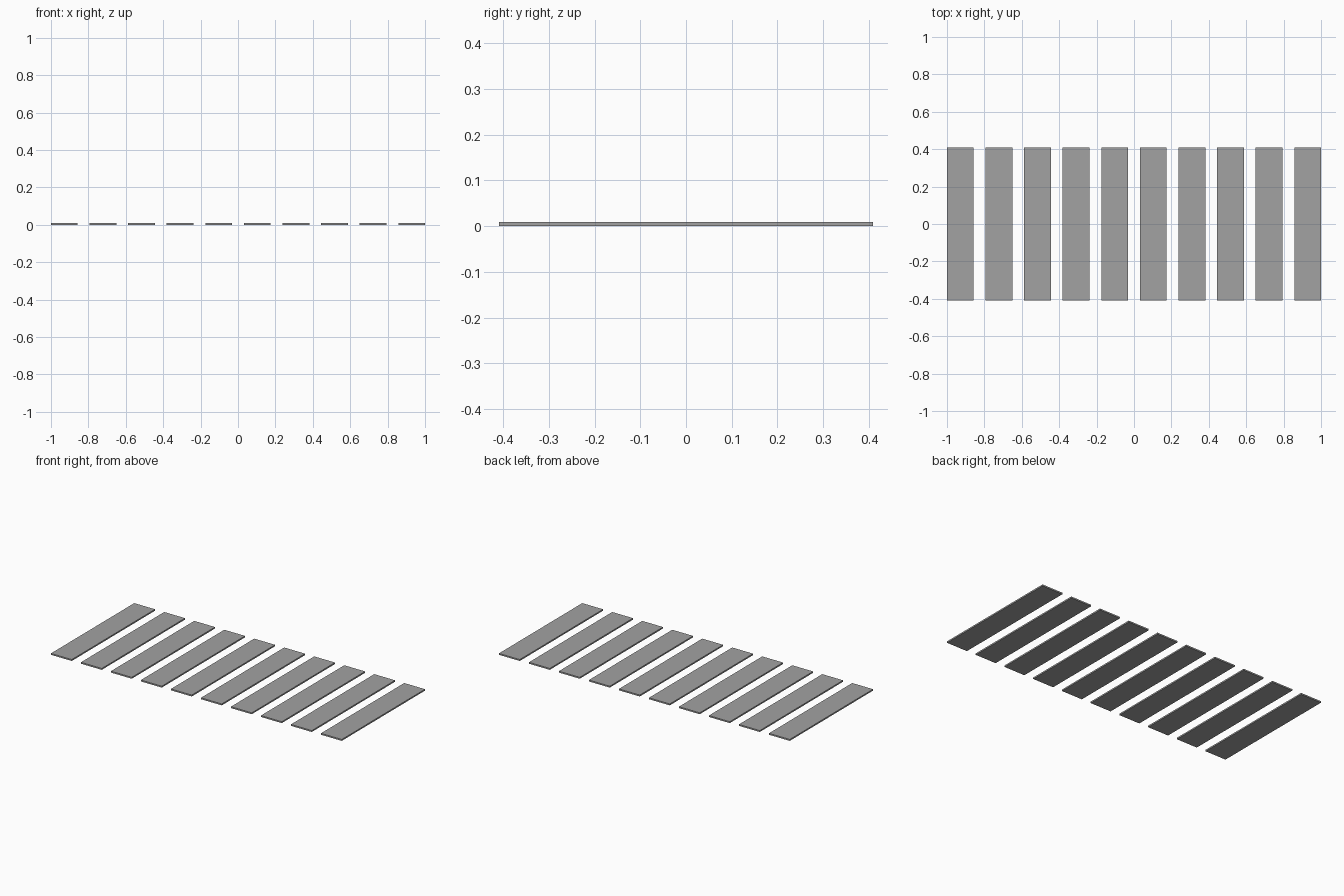
import bpy

if "Cube" in bpy.data.objects:
    bpy.data.objects.remove(bpy.data.objects["Cube"])

COUNT = 10
WIDTH, DEPTH, HEIGHT = 0.143, 0.818, 0.009
PITCH = (2 - WIDTH) / (COUNT - 1)

# Dark grey paint
paint = bpy.data.materials.new("dark_grey")
paint.diffuse_color = (0.36, 0.36, 0.36, 1)
paint.use_nodes = True
paint.node_tree.nodes["Principled BSDF"].inputs["Base Color"].default_value = paint.diffuse_color

# Row of identical flat crossing stripes resting on the ground
for i in range(COUNT):
    x = -1 + WIDTH / 2 + i * PITCH
    bpy.ops.mesh.primitive_cube_add(size=1, location=(x, 0, HEIGHT / 2))
    stripe = bpy.context.object
    stripe.name = f"crossing_stripe_{i + 1}"
    stripe.scale = (WIDTH, DEPTH, HEIGHT)
    bpy.ops.object.transform_apply(location=False, rotation=False, scale=True)
    stripe.data.materials.append(paint)
